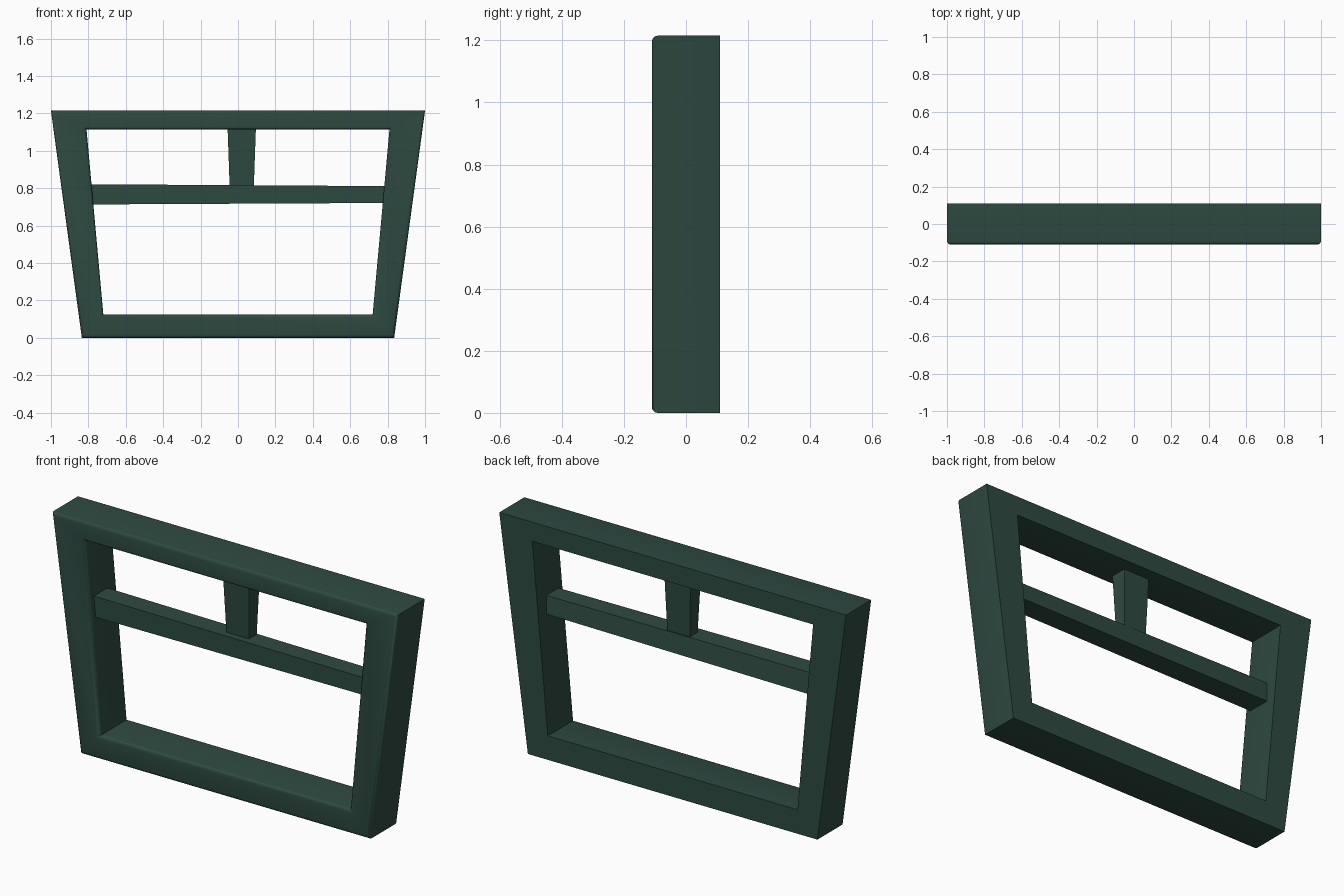
import bpy
import bmesh

cube = bpy.data.objects.get("Cube")
if cube:
    bpy.data.objects.remove(cube, do_unlink=True)

green = bpy.data.materials.new("dark_green")
green.use_nodes = True
colour = (0.027, 0.068, 0.053, 1)
green.diffuse_color = colour
green.node_tree.nodes["Principled BSDF"].inputs["Base Color"].default_value = colour

FRONT, BACK = -0.11, 0.11


def finish(name, bm):
    bmesh.ops.recalc_face_normals(bm, faces=bm.faces)
    mesh = bpy.data.meshes.new(name)
    bm.to_mesh(mesh)
    bm.free()
    mesh.materials.append(green)
    obj = bpy.data.objects.new(name, mesh)
    bpy.context.collection.objects.link(obj)
    bpy.ops.object.select_all(action="DESELECT")
    obj.select_set(True)
    bpy.context.view_layer.objects.active = obj
    bpy.ops.object.shade_smooth_by_angle(angle=0.6)
    return obj


def trapezoid(bottom, top, z0, z1):
    return [(-bottom, z0), (bottom, z0), (top, z1), (-top, z1)]


def loft(name, start, end):
    """Join two four-point sections into a closed solid."""
    bm = bmesh.new()
    a = [bm.verts.new(p) for p in start]
    b = [bm.verts.new(p) for p in end]
    bm.faces.new(a)
    bm.faces.new(b)
    for i in range(4):
        j = (i + 1) % 4
        bm.faces.new((a[i], a[j], b[j], b[i]))
    return finish(name, bm)


# Tapered frame with rounded front edges
bm = bmesh.new()
outer = trapezoid(0.835, 1.0, 0, 1.215)
inner = trapezoid(0.72, 0.81, 0.125, 1.115)
rings = [[bm.verts.new((x, y, z)) for x, z in shape]
         for shape, y in ((outer, FRONT), (inner, FRONT), (inner, BACK), (outer, BACK))]
for k in range(4):
    r, s = rings[k], rings[(k + 1) % 4]
    for i in range(4):
        j = (i + 1) % 4
        bm.faces.new((r[i], r[j], s[j], s[i]))
bmesh.ops.recalc_face_normals(bm, faces=bm.faces)
rims = [e for ring in rings[:2] for e in bm.edges if all(v in ring for v in e.verts)]
bmesh.ops.bevel(bm, geom=rims, offset=0.018, segments=3, profile=0.5, affect="EDGES")
finish("frame", bm)


# Slightly tapering crossbar, its ends set into the side rails
def bar_section(x, low, high, back):
    return [(x, -0.068, low), (x, back, low), (x, back - 0.012, high), (x, -0.068, high)]


loft("crossbar", bar_section(-0.8, 0.713, 0.821, 0.055),
     bar_section(0.8, 0.721, 0.811, 0.045))


# Short post between the crossbar and the top rail
def post_section(z, half_width, front, back):
    return [(0.02 - half_width, front, z), (0.02 + half_width, front, z),
            (0.02 + half_width, back, z), (0.02 - half_width, back, z)]


loft("centre_post", post_section(0.79, 0.064, -0.03, 0.032),
     post_section(1.13, 0.076, -0.045, 0.043))
